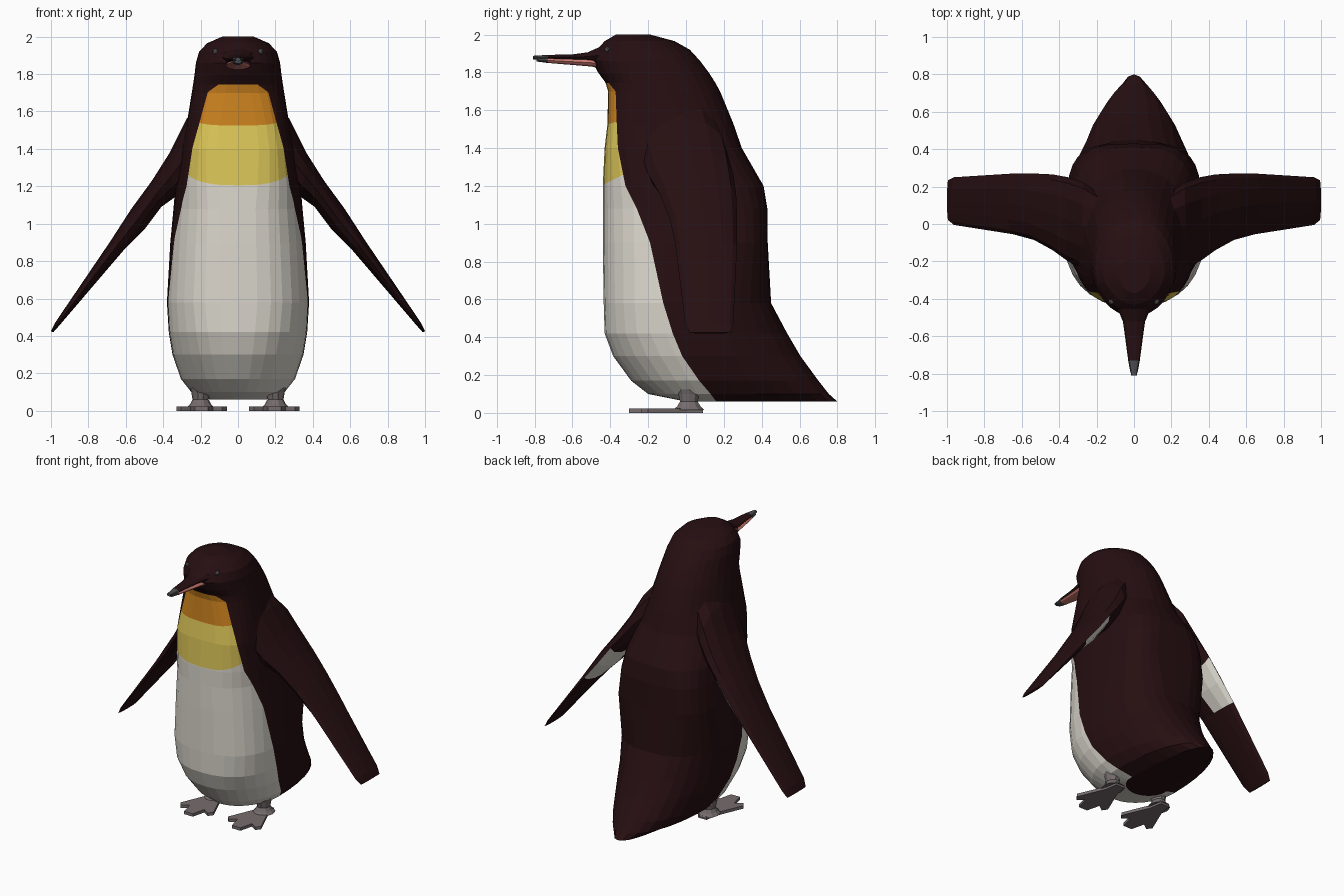
import bpy, bmesh, math
from mathutils import Vector

if "Cube" in bpy.data.objects:
    bpy.data.objects.remove(bpy.data.objects["Cube"])


def material(name, r, g, b):
    m = bpy.data.materials.new(name)
    m.diffuse_color = (r, g, b, 1)
    m.use_nodes = True
    m.node_tree.nodes["Principled BSDF"].inputs["Base Color"].default_value = m.diffuse_color
    return m


DARK = material("dark plumage", 0.019, 0.0045, 0.0055)
WHITE = material("white plumage", 0.72, 0.69, 0.62)
YELLOW = material("yellow plumage", 0.72, 0.57, 0.10)
ORANGE = material("orange plumage", 0.62, 0.23, 0.014)
PINK = material("pink beak", 0.60, 0.19, 0.16)
GREY = material("grey skin", 0.18, 0.15, 0.155)
TIP = material("grey beak tip", 0.08, 0.075, 0.08)


def loft(rings):
    """Closed skin through rings that have equal point counts."""
    bm = bmesh.new()
    vs = [[bm.verts.new(p) for p in r] for r in rings]
    n = len(vs[0])
    for a, b in zip(vs, vs[1:]):
        for i in range(n):
            j = (i + 1) % n
            bm.faces.new((a[i], a[j], b[j], b[i]))
    bm.faces.new(vs[0])
    bm.faces.new(vs[-1])
    bmesh.ops.recalc_face_normals(bm, faces=bm.faces[:])
    bm.normal_update()
    return bm


def circle(n):
    return [(math.cos(2 * math.pi * i / n), math.sin(2 * math.pi * i / n)) for i in range(n)]


def finish(bm, name, mats, rule=None):
    if rule:
        for f in bm.faces:
            f.material_index = rule(f.calc_center_median(), f.normal)
    me = bpy.data.meshes.new(name)
    bm.to_mesh(me)
    bm.free()
    for m in mats:
        me.materials.append(m)
    ob = bpy.data.objects.new(name, me)
    bpy.context.collection.objects.link(ob)
    return ob


def cut(bm, faces, co, no):
    geom = set(faces)
    for f in faces:
        geom.update(f.edges)
        geom.update(f.verts)
    bmesh.ops.bisect_plane(bm, geom=list(geom), dist=1e-4, plane_co=co, plane_no=no)


# Side and front profile of the torso: z, front y, back y, half width, bib edge y
TORSO = [
    (0.06, 0, 0.8, 0.15, 0.16),
    (0.1, -0.2, 0.755, 0.25, 0.13),
    (0.17, -0.29, 0.7, 0.305, 0.07),
    (0.3, -0.385, 0.605, 0.35, -0.02),
    (0.42, -0.43, 0.535, 0.37, -0.07),
    (0.58, -0.435, 0.45, 0.38, -0.12),
    (0.9, -0.44, 0.432, 0.362, -0.19),
    (1.08, -0.44, 0.43, 0.345, -0.26),
    (1.2, -0.44, 0.41, 0.335, -0.32),
    (1.4, -0.43, 0.295, 0.3, -0.36),
    (1.53, -0.415, 0.25, 0.275, -0.366),
    (1.7, -0.412, 0.18, 0.247, -0.372),
    (1.745, -0.425, 0.155, 0.24, -0.41),
]
# Head: z, front y, back y, half width
HEAD = [
    (1.8, -0.465, 0.12, 0.232),
    (1.86, -0.495, 0.075, 0.225),
    (1.92, -0.47, 0.02, 0.208),
    (1.965, -0.43, -0.06, 0.165),
    (2, -0.37, -0.19, 0.085),
]


def bump(z, centre, width):
    return math.exp(-((z - centre) / width) ** 2)


def section(z, yf, yb, w):
    """Superellipse, squarest at the chest in front and at mid height behind."""
    ym = 0.4 * max(0, 0.4 - z) - 0.33 * max(0, z - 1.2)
    front = 1.75 + 1.5 * bump(z, 1.45, 0.3) + 0.8 * bump(z, 0.7, 0.5)
    back = 2.1 + 1.7 * bump(z, 0.95, 0.3)
    pts = []
    for c, s in circle(32):
        p, depth = (back, yb - ym) if c > 0 else (front, ym - yf)
        pts.append((w * math.copysign(abs(s) ** (2 / p), s),
                    ym + depth * math.copysign(abs(c) ** (2 / p), c), z))
    return pts


def in_bib(c):
    for a, b in zip(TORSO, TORSO[1:]):
        if a[0] < c.z < b[0]:
            return c.y < a[4] + (b[4] - a[4]) * (c.z - a[0]) / (b[0] - a[0])
    return False


# Body with the bib edge, yellow band and orange band cut into it
body = loft([section(*r[:4]) for r in TORSO + HEAD])
for a, b in zip(TORSO, TORSO[1:]):
    band = [f for f in body.faces if a[0] < f.calc_center_median().z < b[0]]
    cut(body, band, (0, a[4], a[0]), Vector((0, b[0] - a[0], a[4] - b[4])).normalized())

BANDS = [(Vector((0, -0.44, 1.205)), Vector((0, -0.5, 1)).normalized()),
         (Vector((0, -0.415, 1.525)), Vector((0, -0.3, 1)).normalized())]
for co, no in BANDS:
    cut(body, [f for f in body.faces if in_bib(f.calc_center_median())], co, no)


def body_rule(c, n):
    return 1 + sum((c - co).dot(no) > 0 for co, no in BANDS) if in_bib(c) else 0


finish(body, "body", [DARK, WHITE, YELLOW, ORANGE], body_rule)

# Flippers: upper x, z, lower x, z, front y, back y
WING = [
    (0.18, 1.68, 0.18, 1.25, -0.22, 0.16),
    (0.275, 1.56, 0.26, 1.18, -0.24, 0.22),
    (0.365, 1.38, 0.34, 1.14, -0.2, 0.25),
    (0.46, 1.23, 0.41, 1.09, -0.14, 0.265),
    (0.57, 1.08, 0.5, 0.97, -0.085, 0.27),
    (0.68, 0.91, 0.61, 0.86, -0.055, 0.27),
    (0.975, 0.475, 0.95, 0.462, -0.005, 0.25),
    (1, 0.425, 0.987, 0.42, 0.02, 0.235),
]


def wing_ring(s, ux, uz, lx, lz, y0, y1):
    return [(s * (ux + lx + (ux - lx) * t) / 2, (y0 + y1 + (y1 - y0) * c) / 2,
             (uz + lz + (uz - lz) * t) / 2) for c, t in circle(12)]


for s, side in ((1, "right"), (-1, "left")):
    # pale patch under the trailing half
    finish(loft([wing_ring(s, *r) for r in WING]), side + "_flipper", [DARK, WHITE],
           lambda c, n: int(n.z < -0.1 and c.y > 0.08 and 0.42 < abs(c.x) < 0.7))


def beak(name, rows, mats):
    """Rows: y, bottom z, top z, half width."""
    rings = [[(w * c, y, (z0 + z1) / 2 + (z1 - z0) / 2 * t) for c, t in circle(10)] for y, z0, z1, w in rows]
    finish(loft(rings), name, mats, lambda c, n: int(c.y < -0.735))


beak("upper_beak", [(-0.38, 1.82, 1.965, 0.13), (-0.46, 1.845, 1.935, 0.085), (-0.52, 1.86, 1.907, 0.06),
                    (-0.6, 1.864, 1.896, 0.046), (-0.73, 1.868, 1.893, 0.03), (-0.81, 1.868, 1.888, 0.015)],
     [DARK, TIP])
beak("lower_beak", [(-0.42, 1.81, 1.86, 0.07), (-0.5, 1.83, 1.872, 0.062), (-0.73, 1.849, 1.878, 0.031),
                    (-0.79, 1.857, 1.878, 0.02)], [PINK, TIP])

for s, side in ((1, "right"), (-1, "left")):
    # Eyes
    bm = bmesh.new()
    bmesh.ops.create_icosphere(bm, subdivisions=2, radius=0.016)
    bmesh.ops.translate(bm, verts=bm.verts[:], vec=(s * 0.12, -0.415, 1.92))
    finish(bm, side + "_eye", [TIP])

    # Webbed feet
    half = [(0.035, 0.09), (0.05, 0), (0.135, -0.2), (0.11, -0.235), (0.06, -0.2), (0.035, -0.3)]
    outline = half + [(-x, y) for x, y in reversed(half)]
    finish(loft([[(s * (0.195 + x), y, z) for x, y in outline] for z in (0, 0.022)]), side + "_foot", [GREY])

    # Legs: z, radius
    legs = [(0.015, 0.075), (0.035, 0.056), (0.06, 0.043), (0.1, 0.05), (0.16, 0.068)]
    finish(loft([[(s * 0.2 + r * c, 0.015 + 1.15 * r * t, z) for c, t in circle(10)] for z, r in legs]),
           side + "_leg", [GREY])
